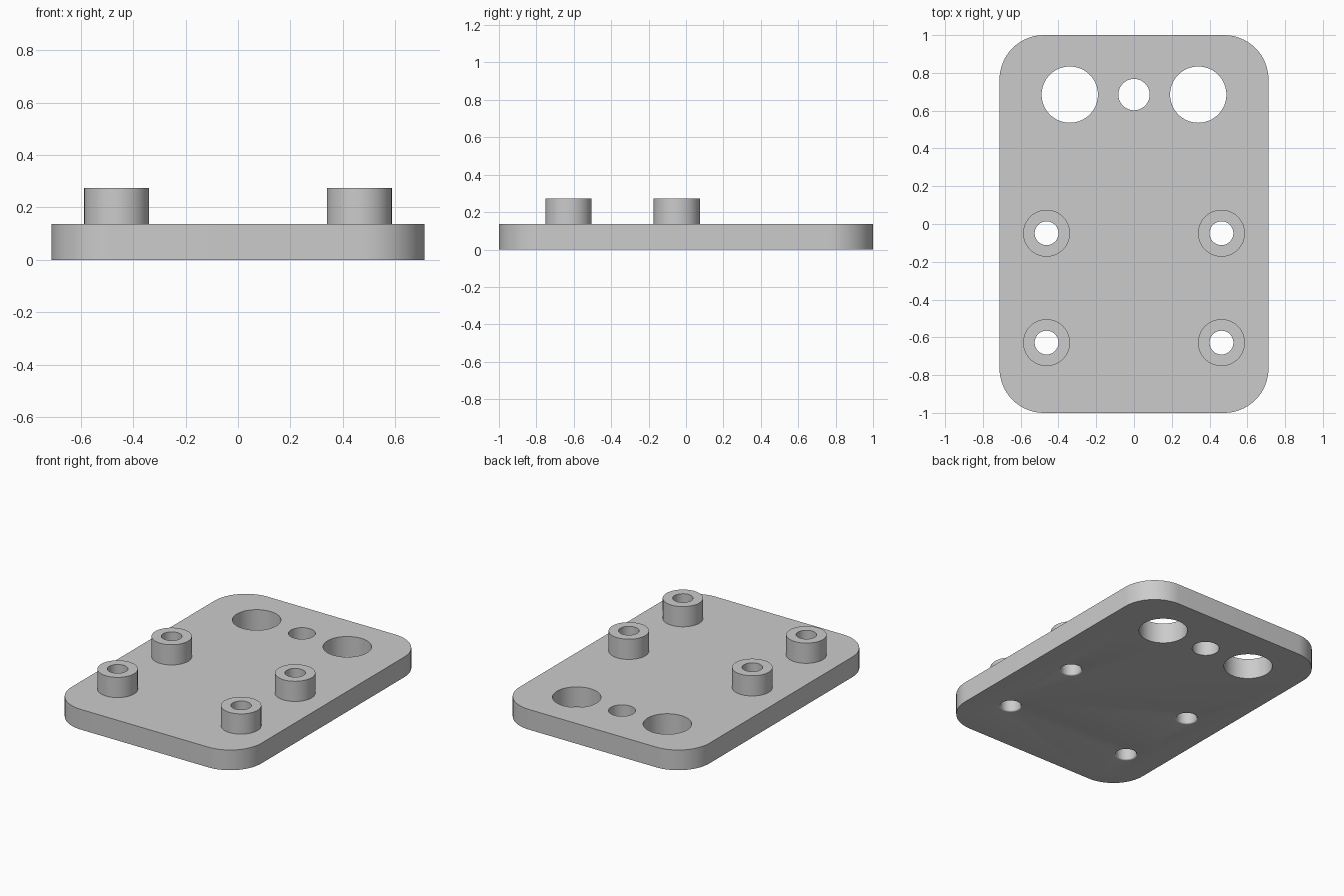
import bpy
import bmesh
from math import sin, cos, pi, radians

cube = bpy.data.objects.get("Cube")
if cube:
    bpy.data.objects.remove(cube, do_unlink=True)

SEG = 64
HALF_X, HALF_Y, CORNER = 0.712, 1.0, 0.235
THICK, TOP = 0.137, 0.274
BOSS_R, BORE_R, FILLET = 0.124, 0.063, 0.01

grey = bpy.data.materials.new("plain grey")
grey.use_nodes = True
tone = (0.6, 0.6, 0.6, 1)
grey.diffuse_color = tone
grey.node_tree.nodes["Principled BSDF"].inputs["Base Color"].default_value = tone


def finish(bm, name):
    bmesh.ops.recalc_face_normals(bm, faces=bm.faces)
    mesh = bpy.data.meshes.new(name)
    bm.to_mesh(mesh)
    bm.free()
    mesh.materials.append(grey)
    obj = bpy.data.objects.new(name, mesh)
    bpy.context.collection.objects.link(obj)
    return obj


def lathe(name, profile, x, y, capped=False, closed=False):
    """Revolve (radius, height) points around a vertical axis at x, y."""
    bm = bmesh.new()
    rings = [[bm.verts.new((x + r * cos(2 * pi * i / SEG), y + r * sin(2 * pi * i / SEG), z))
              for i in range(SEG)] for r, z in profile]
    pairs = list(zip(rings, rings[1:]))
    if closed:
        pairs.append((rings[-1], rings[0]))
    for low, high in pairs:
        for i in range(SEG):
            j = (i + 1) % SEG
            bm.faces.new((low[i], low[j], high[j], high[i]))
    if capped:
        bm.faces.new(rings[0])
        bm.faces.new(rings[-1])
    return finish(bm, name)


def smooth(obj):
    bpy.ops.object.select_all(action="DESELECT")
    obj.select_set(True)
    bpy.context.view_layer.objects.active = obj
    bpy.ops.object.shade_smooth_by_angle(angle=radians(30))


# Base plate with rounded corners
bm = bmesh.new()
outline = []
for k, (sx, sy) in enumerate([(1, 1), (-1, 1), (-1, -1), (1, -1)]):
    for i in range(17):
        a = (k + i / 16) * pi / 2
        outline.append(bm.verts.new((sx * (HALF_X - CORNER) + CORNER * cos(a),
                                     sy * (HALF_Y - CORNER) + CORNER * sin(a), 0)))
face = bm.faces.new(outline)
side = bmesh.ops.extrude_face_region(bm, geom=[face])["geom"]
bmesh.ops.translate(bm, vec=(0, 0, THICK), verts=[v for v in side if isinstance(v, bmesh.types.BMVert)])
plate = finish(bm, "base_plate")

# Cutters for the three plain holes and the four screw bores
cutters = []
for x, r in [(-0.34, 0.149), (0, 0.083), (0.34, 0.149)]:
    cutters.append(lathe("hole_cutter", [(r, -0.1), (r, THICK + 0.1)], x, 0.685, capped=True))

# Bores have a softly rounded lower rim
flare = [(BORE_R + FILLET * (1 - sin(i * pi / 8)), FILLET * (1 - cos(i * pi / 8))) for i in range(5)]
bore = [(BORE_R + FILLET, -0.1)] + flare + [(BORE_R, THICK + 0.1)]
spots = [(x, y) for x in (-0.463, 0.463) for y in (-0.049, -0.628)]
for x, y in spots:
    cutters.append(lathe("bore_cutter", bore, x, y, capped=True))

bpy.context.view_layer.objects.active = plate
for cutter in cutters:
    mod = plate.modifiers.new("cut", "BOOLEAN")
    mod.operation = "DIFFERENCE"
    mod.solver = "EXACT"
    mod.object = cutter
    bpy.ops.object.modifier_apply(modifier=mod.name)
for cutter in cutters:
    bpy.data.objects.remove(cutter, do_unlink=True)
smooth(plate)

# Hollow standoffs, open where they meet the plate
tube = [(BOSS_R, THICK), (BOSS_R, TOP), (BORE_R, TOP), (BORE_R, THICK)]
for x, y in spots:
    name = ("left" if x > 0 else "right") + ("_rear" if y > -0.3 else "_front") + "_standoff"
    smooth(lathe(name, tube, x, y, closed=True))
